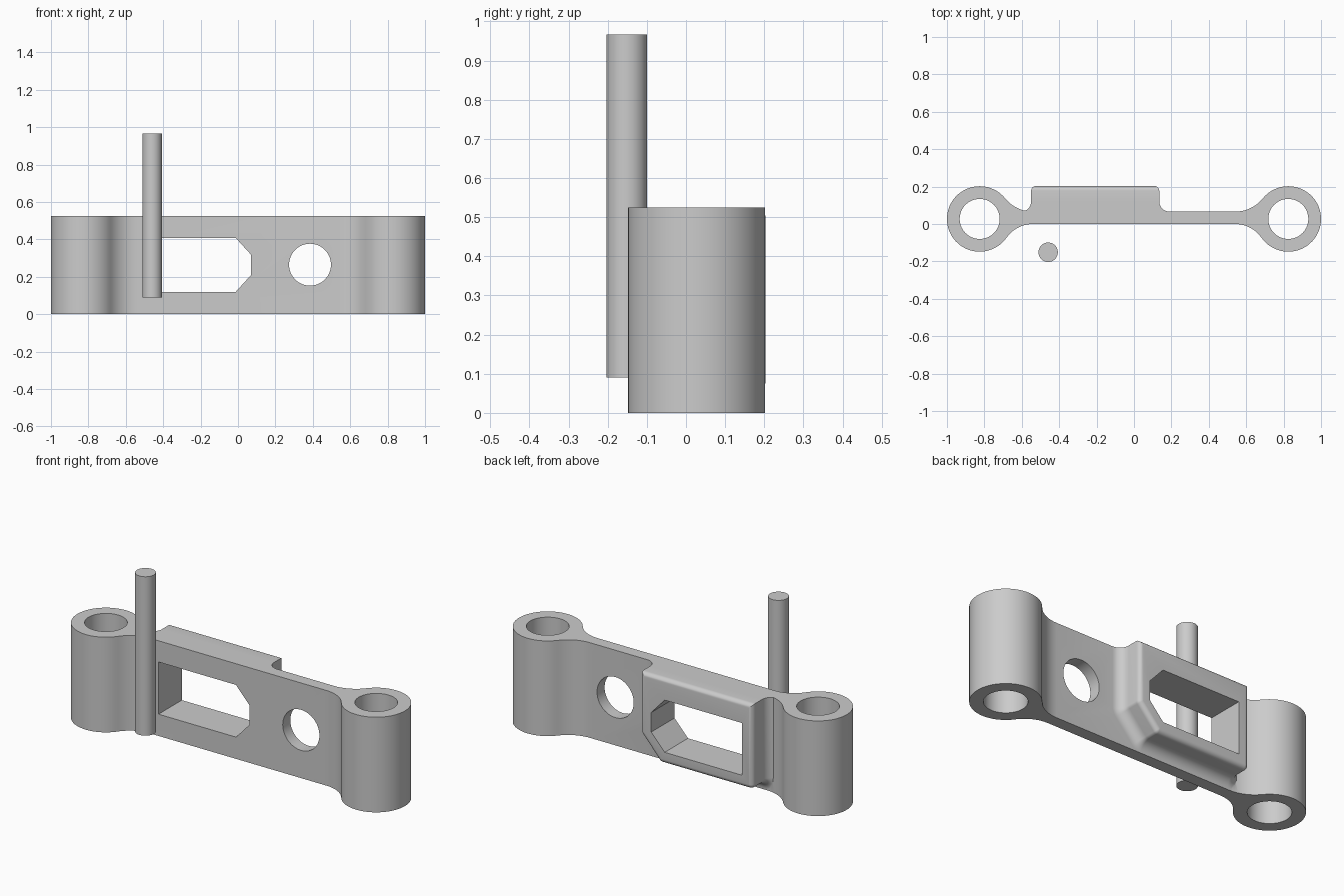
import bpy, bmesh, math
from mathutils import Vector, Matrix

if "Cube" in bpy.data.objects:
    bpy.data.objects.remove(bpy.data.objects["Cube"])

HEIGHT = 0.525
grey = bpy.data.materials.new("plain grey")
grey.diffuse_color = (0.6, 0.6, 0.6, 1)
grey.use_nodes = True
grey.node_tree.nodes["Principled BSDF"].inputs["Base Color"].default_value = grey.diffuse_color


def make_object(name, bm):
    bmesh.ops.recalc_face_normals(bm, faces=bm.faces)
    mesh = bpy.data.meshes.new(name)
    bm.to_mesh(mesh)
    bm.free()
    obj = bpy.data.objects.new(name, mesh)
    bpy.context.collection.objects.link(obj)
    mesh.materials.append(grey)
    return obj


def loft(name, rings):
    """Skin a stack of equal-length point rings and cap both ends."""
    bm = bmesh.new()
    loops = [[bm.verts.new(p) for p in ring] for ring in rings]
    n = len(loops[0])
    for a, b in zip(loops, loops[1:]):
        for i in range(n):
            j = (i + 1) % n
            bm.faces.new((a[i], a[j], b[j], b[i]))
    bm.faces.new(loops[0])
    bm.faces.new(loops[-1])
    bmesh.ops.remove_doubles(bm, verts=bm.verts, dist=1e-5)
    return make_object(name, bm)


def cylinder(name, centre, radius, depth, along_y=False, sides=64):
    bm = bmesh.new()
    turn = Matrix.Rotation(math.pi / 2, 4, 'X') if along_y else Matrix()
    bmesh.ops.create_cone(bm, cap_ends=True, segments=sides, radius1=radius,
                          radius2=radius, depth=depth,
                          matrix=Matrix.Translation(centre) @ turn)
    return make_object(name, bm)


def combine(target, other, operation):
    mod = target.modifiers.new("combine", 'BOOLEAN')
    mod.object, mod.operation, mod.solver = other, operation, 'EXACT'
    bpy.context.view_layer.objects.active = target
    bpy.ops.object.modifier_apply(modifier=mod.name)
    bpy.data.objects.remove(other)


def arc(cx, cy, r, a0, a1, n):
    return [(cx + r * math.cos(a0 + (a1 - a0) * i / n),
             cy + r * math.sin(a0 + (a1 - a0) * i / n)) for i in range(n + 1)]


# Link body: two ring ends blended into a thin web
RX, RY, R, FX = 0.825, 0.027, 0.175, 0.54


def blend_radius(gap):
    # fillet tangent to the web at FX and to the ring; gap = web face to ring centre
    return ((RX - FX) ** 2 + gap ** 2 - R ** 2) / (2 * (R - gap))


web_back = 0.066
rt, rb = blend_radius(web_back - RY), blend_radius(RY)
ct, cb = web_back + rt, -rb
at = math.atan2(RY - ct, RX - FX)       # fillet centre towards ring centre
ab = math.atan2(RY - cb, RX - FX)
half = arc(FX, cb, rb, math.pi / 2, ab, 10)
half += arc(RX, RY, R, ab - math.pi, at + math.pi, 56)[1:]
half += arc(FX, ct, rt, at, -math.pi / 2, 10)[1:]
outline = half + [(-x, y) for x, y in reversed(half)]
body = loft("link_body", [[(x, y, z) for x, y in outline] for z in (0, HEIGHT)])

# Raised window frame on the back: core outline grown to give round edge and foot
ROUND, FOOT = 0.025, 0.055
core = [(-0.525, 0.08), (0.008, 0.08), (0.11, 0.195)]
turns = [(-180, -90), (-90, -41.6), (-41.6, 0)]


def frame_ring(d, y):
    pts = []
    for (x, z), (a0, a1) in zip(core, turns):
        pts += arc(x, z, d, math.radians(a0), math.radians(a1), 8)
    top = HEIGHT - ROUND + min(d, ROUND)
    pts += [(0.11 + d, top), (-0.525 - d, top)]
    return [(x, y, max(z, 0.0)) for x, z in pts]


back = 0.203
steps = [(ROUND + FOOT, 0.03)]
for i in range(9):
    a = math.pi / 2 * i / 8
    steps.append((ROUND + FOOT * (1 - math.sin(a)),
                  web_back + FOOT * (1 - math.cos(a))))
for i in range(7):
    a = math.pi / 2 * i / 6
    steps.append((max(ROUND * math.cos(a), 0.0005),
                  back - ROUND + ROUND * math.sin(a)))
combine(body, loft("window_frame", [frame_ring(d, y) for d, y in steps]), 'UNION')

# Cut the window, the round hole and the ring bores
window = [(-0.485, 0.12), (-0.012, 0.12), (0.07, 0.21),
          (0.07, 0.318), (-0.012, 0.408), (-0.485, 0.408)]
combine(body, loft("window_cutter",
                   [[(x, y, z) for x, z in window] for y in (-0.1, 0.3)]), 'DIFFERENCE')
combine(body, cylinder("hole_cutter", (0.385, 0, 0.265), 0.112, 0.4, True), 'DIFFERENCE')
for side in (-1, 1):
    combine(body, cylinder("bore_cutter", (side * RX, RY, HEIGHT / 2), 0.107, 1), 'DIFFERENCE')

# Loose upright pin in front
pin = cylinder("pin", (-0.459, -0.151, 0.5285), 0.052, 0.877, sides=48)

for obj in (body, pin):
    bpy.ops.object.select_all(action='DESELECT')
    obj.select_set(True)
    bpy.context.view_layer.objects.active = obj
    bpy.ops.object.shade_smooth_by_angle(angle=math.radians(30))
